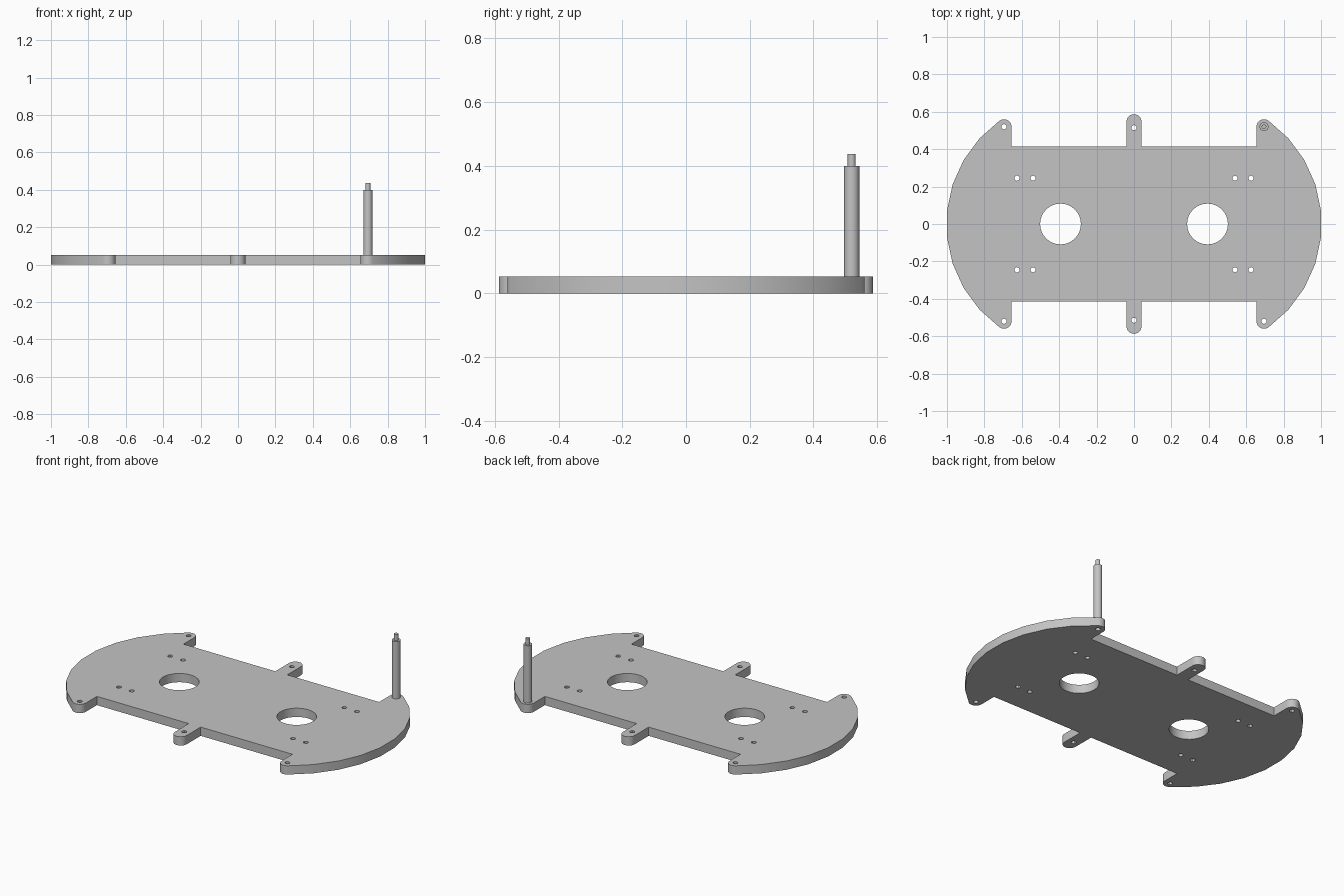
import bpy, bmesh
from math import cos, sin, atan2, pi, radians

cube = bpy.data.objects.get("Cube")
if cube:
    bpy.data.objects.remove(cube, do_unlink=True)

THICK = 0.053          # plate thickness
EDGE = 0.414           # half depth of the straight body
TIP = (0.695, 0.52)    # corner lug centre
LUG = 0.04             # lug radius
ARC_X, ARC_R = 0.325, 0.6786  # rounded end

grey = bpy.data.materials.new("plain grey")
grey.use_nodes = True
colour = (0.55, 0.55, 0.55, 1)
grey.diffuse_color = colour
grey.node_tree.nodes["Principled BSDF"].inputs["Base Color"].default_value = colour


def arc(cx, cy, r, a0, a1, n):
    return [(cx + r * cos(a0 + (a1 - a0) * i / n),
             cy + r * sin(a0 + (a1 - a0) * i / n)) for i in range(n + 1)]


def circle(cx, cy, r, n):
    return arc(cx, cy, r, 0, 2 * pi, n)[:-1]


def finish(name, bm):
    bmesh.ops.recalc_face_normals(bm, faces=bm.faces)
    mesh = bpy.data.meshes.new(name)
    bm.to_mesh(mesh)
    bm.free()
    mesh.materials.append(grey)
    obj = bpy.data.objects.new(name, mesh)
    bpy.context.collection.objects.link(obj)
    bpy.ops.object.select_all(action='DESELECT')
    obj.select_set(True)
    bpy.context.view_layer.objects.active = obj
    bpy.ops.object.shade_smooth_by_angle(angle=radians(30))
    return obj


def plate(name, loops, height):
    """Fill an outline with holes and raise it to a slab."""
    bm = bmesh.new()
    edges = []
    for loop in loops:
        vs = [bm.verts.new((x, y, 0)) for x, y in loop]
        edges += [bm.edges.new((v, vs[i - 1])) for i, v in enumerate(vs)]
    bmesh.ops.triangle_fill(bm, use_beauty=True, use_dissolve=False, edges=edges)
    top = bmesh.ops.extrude_face_region(bm, geom=bm.faces[:], use_keep_orig=True)
    verts = [g for g in top["geom"] if isinstance(g, bmesh.types.BMVert)]
    bmesh.ops.translate(bm, verts=verts, vec=(0, 0, height))
    return finish(name, bm)


# Quarter outline from the rounded end to the middle tab
a = atan2(TIP[1], TIP[0] - ARC_X)
step = 2 * a / 9
quarter = arc(ARC_X, 0, ARC_R, step / 2, a, 4)
quarter += arc(*TIP, LUG, a, pi, 8)[1:]
quarter += [(TIP[0] - LUG, EDGE), (LUG, EDGE)]
quarter += arc(0, 0.547, LUG, 0, pi / 2, 6)

# Mirror the quarter into the whole outline
half = quarter + [(-x, y) for x, y in quarter[-2::-1]]
outline = half + [(-x, -y) for x, y in half]

# Holes: wheel openings, lug holes and mounting holes
holes = [circle(sx * 0.393, 0, 0.109, 32) for sx in (-1, 1)]
for sy in (-1, 1):
    holes.append(circle(0, sy * 0.515, 0.014, 12))
    for sx in (-1, 1):
        holes.append(circle(sx * TIP[0], sy * TIP[1], 0.014, 12))
        for x in (0.54, 0.626):
            holes.append(circle(sx * x, sy * 0.245, 0.014, 12))

plate("base_plate", [outline] + holes, THICK)

# Standoff post with a thinner pin on top
post = plate("standoff_post", [circle(*TIP, 0.024, 24)], 0.4 - THICK)
post.location.z = THICK
pin = plate("standoff_pin", [circle(*TIP, 0.0125, 20)], 0.037)
pin.location.z = 0.4
